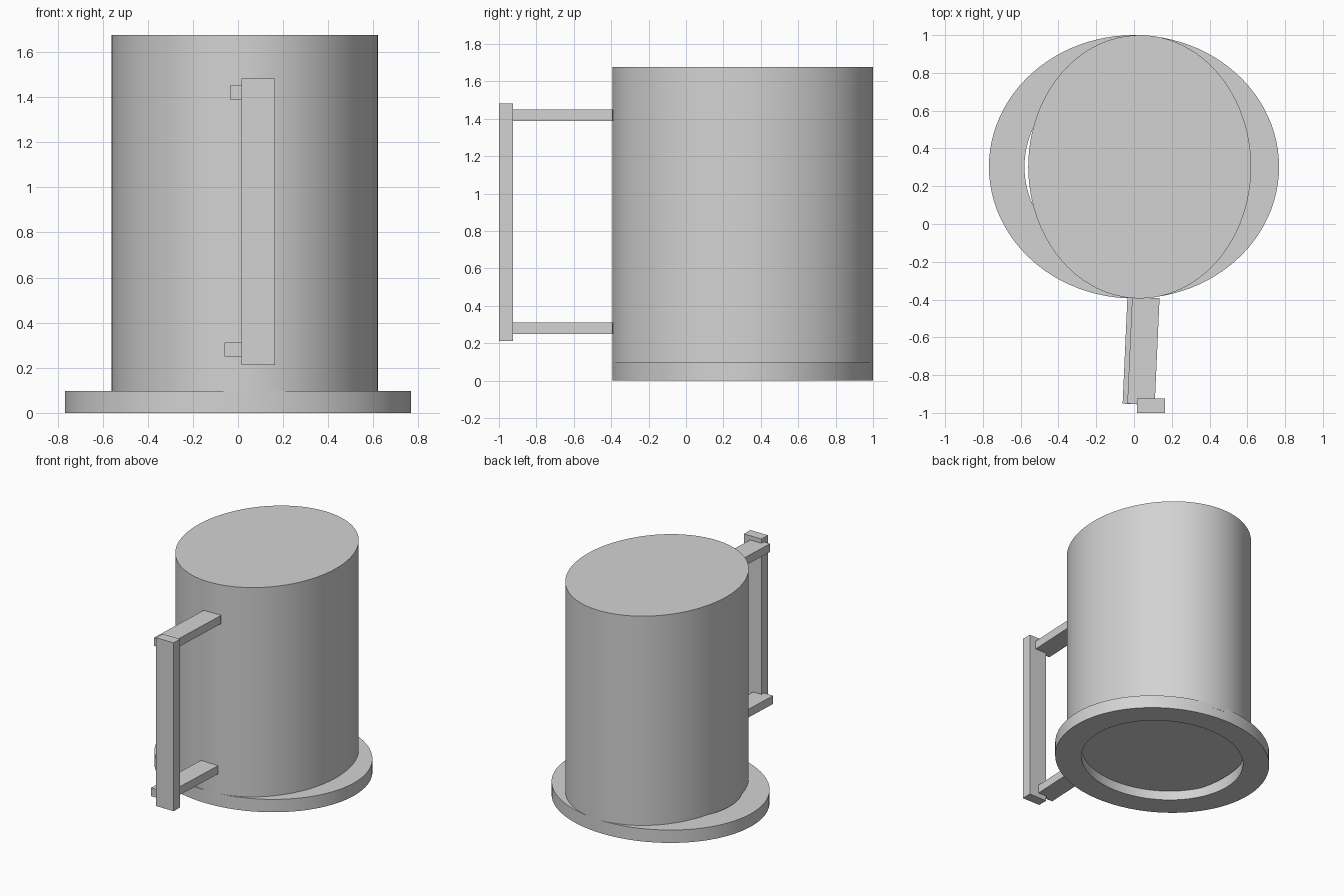
import bpy
import bmesh
from math import cos, sin, pi, radians
from mathutils import Matrix

cube = bpy.data.objects.get("Cube")
if cube:
    bpy.data.objects.remove(cube, do_unlink=True)

GREY = (0.65, 0.65, 0.65, 1)
mat = bpy.data.materials.new("light grey")
mat.use_nodes = True
mat.diffuse_color = GREY
mat.node_tree.nodes["Principled BSDF"].inputs["Base Color"].default_value = GREY

SIDES = 96


def add_object(name, bm, smooth=False):
    bmesh.ops.recalc_face_normals(bm, faces=bm.faces)
    mesh = bpy.data.meshes.new(name)
    bm.to_mesh(mesh)
    bm.free()
    mesh.materials.append(mat)
    obj = bpy.data.objects.new(name, mesh)
    bpy.context.collection.objects.link(obj)
    if smooth:
        bpy.ops.object.select_all(action="DESELECT")
        obj.select_set(True)
        bpy.context.view_layer.objects.active = obj
        bpy.ops.object.shade_smooth_by_angle(angle=radians(30))
    return obj


def ellipse(bm, cx, cy, rx, ry, z):
    angles = [2 * pi * i / SIDES for i in range(SIDES)]
    return [bm.verts.new((cx + rx * cos(a), cy + ry * sin(a), z)) for a in angles]


def bridge(bm, a, b):
    for i in range(SIDES):
        j = (i + 1) % SIDES
        bm.faces.new((a[i], a[j], b[j], b[i]))


def box(name, centre, size, turn=0):
    bm = bmesh.new()
    bmesh.ops.create_cube(bm, size=1, matrix=Matrix.Translation(centre)
                          @ Matrix.Rotation(radians(turn), 4, "Z")
                          @ Matrix.Diagonal((*size, 1)))
    return add_object(name, bm)


# Closed oval body
bm = bmesh.new()
low = ellipse(bm, 0.03, 0.303, 0.59, 0.697, 0.07)
high = ellipse(bm, 0.03, 0.303, 0.59, 0.697, 1.676)
bridge(bm, low, high)
bm.faces.new(low)
bm.faces.new(high)
add_object("mug_body", bm, smooth=True)

# Flat oval ring under the body
bm = bmesh.new()
loops = [ellipse(bm, 0, 0.303, 0.768 * s, 0.697 * s, z)
         for s, z in ((1, 0), (1, 0.097), (0.755, 0.097), (0.755, 0))]
for k in range(4):
    bridge(bm, loops[k], loops[(k + 1) % 4])
add_object("base_ring", bm, smooth=True)

# Handle: upright grip and two slightly turned arms
box("handle_grip", (0.09, -0.962, 0.848), (0.147, 0.076, 1.27))
for name, x, z in (("upper_arm", 0.05, 1.42), ("lower_arm", 0.025, 0.28)):
    box("handle_" + name, (x, -0.672, z), (0.145, 0.565, 0.062), turn=-2.6)
